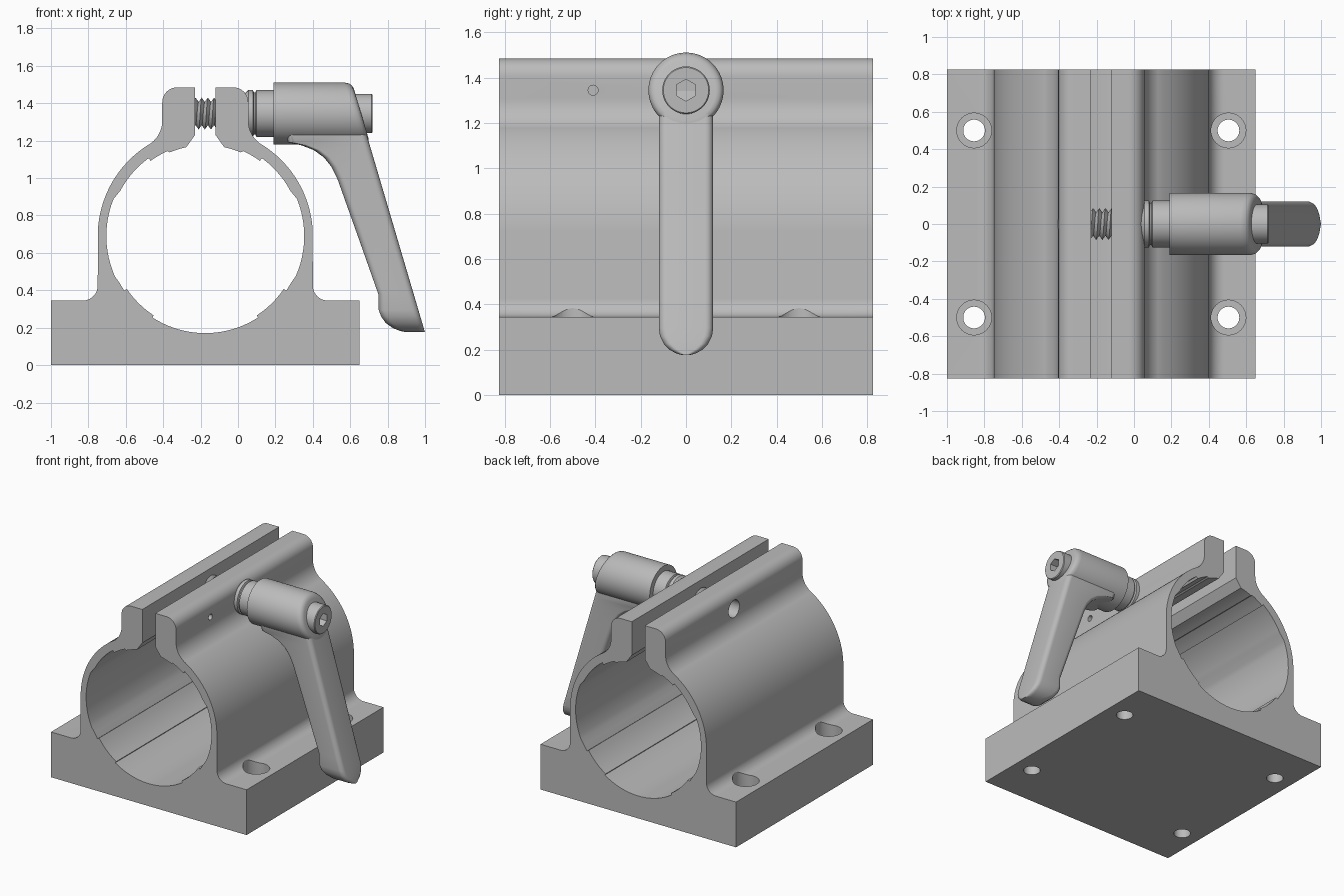
import bpy
import bmesh
from math import sin, cos, pi, radians, sqrt

if "Cube" in bpy.data.objects:
    bpy.data.objects.remove(bpy.data.objects["Cube"])

metal = bpy.data.materials.new("grey metal")
metal.use_nodes = True
GREY = (0.5, 0.5, 0.5, 1)
metal.diffuse_color = GREY
metal.node_tree.nodes["Principled BSDF"].inputs["Base Color"].default_value = GREY

CX = -0.175       # clamp centre line
BORE_Z = 0.69     # bore axis height
AXIS_Z = 1.345    # clamping screw height
HALF = 0.825      # half length of the block
SLANT = 0.295     # lean of the lever's outer face


def finish(name, bm):
    bmesh.ops.recalc_face_normals(bm, faces=bm.faces)
    mesh = bpy.data.meshes.new(name)
    bm.to_mesh(mesh)
    bm.free()
    mesh.materials.append(metal)
    obj = bpy.data.objects.new(name, mesh)
    bpy.context.collection.objects.link(obj)
    return obj


def select(obj):
    bpy.ops.object.select_all(action="DESELECT")
    obj.select_set(True)
    bpy.context.view_layer.objects.active = obj


def smooth(obj, angle=30):
    select(obj)
    bpy.ops.object.shade_smooth_by_angle(angle=radians(angle))


def cut(obj, cutter):
    mod = obj.modifiers.new("cut", "BOOLEAN")
    mod.operation = "DIFFERENCE"
    mod.solver = "EXACT"
    mod.object = cutter
    select(obj)
    bpy.ops.object.modifier_apply(modifier=mod.name)
    bpy.data.objects.remove(cutter)


def arc(x, z, r, start, end, steps):
    angles = [radians(start + (end - start) * i / steps) for i in range(steps + 1)]
    return [(x + r * cos(a), z + r * sin(a)) for a in angles]


def loft(name, rings):
    """Skin closed rings of equal size and cap both ends."""
    bm = bmesh.new()
    rows = [[bm.verts.new(p) for p in ring] for ring in rings]
    n = len(rows[0])
    for a, b in zip(rows, rows[1:]):
        for i in range(n):
            j = (i + 1) % n
            bm.faces.new((a[i], a[j], b[j], b[i]))
    bm.faces.new(rows[0])
    bm.faces.new(rows[-1])
    return finish(name, bm)


def lathe(name, profile, y=0, z=AXIS_Z, sides=48):
    """Turn (x, radius) points about an axis along x."""
    steps = [2 * pi * i / sides for i in range(sides)]
    return loft(name, [[(x, y + r * sin(a), z + r * cos(a)) for a in steps]
                       for x, r in profile])


def upright(name, x, y, r, z0, z1, sides=40):
    steps = [2 * pi * i / sides for i in range(sides)]
    return loft(name, [[(x + r * cos(a), y + r * sin(a), z) for a in steps]
                       for z in (z0, z1)])


# Clamp block: half outline about the centre line, mirrored and extruded
half = [(0.825, 0), (0.825, 0.345)]
half += arc(0.655, 0.425, 0.08, 270, 180, 10)              # flange fillet
half += arc(0, BORE_Z, 0.575, 3, 58, 18)                   # outer wall
half += arc(0.38, 1.307, 0.15, 238, 180, 10)               # neck fillet
half += arc(0.15, 1.405, 0.08, 0, 90, 10)                  # ear corner
half += [(0.055, 1.485), (0.055, 1.23)]                    # slot
half += arc(0, BORE_Z, 0.486, 78, 67, 4)                   # upper land
half += arc(0, BORE_Z, 0.497, 66, 54, 4)
half += arc(0, BORE_Z, 0.515, 54, 28, 7)
half += arc(0, BORE_Z, 0.529, 22, -24, 12)                 # side relief
half += arc(0, BORE_Z, 0.522, -29, -34, 2)
half += arc(0, BORE_Z, 0.506, -34, -57, 6)                 # lower land
half += arc(0, BORE_Z, 0.519, -57, -90, 9)
outline = half + [(-u, z) for u, z in reversed(half[:-1])]
clamp = loft("clamp_block", [[(CX + u, y, z) for u, z in outline] for y in (-HALF, HALF)])

# Mounting holes with counterbores
for side in (-1, 1):
    for y in (-0.5, 0.5):
        x = CX + side * 0.68
        cut(clamp, upright("hole_cutter", x, y, 0.058, -0.1, 0.3))
        cut(clamp, upright("counterbore_cutter", x, y, 0.093, 0.245, 0.6))

# Tapped hole in the far ear and small pin hole in the lever side ear
cut(clamp, lathe("tapped_cutter", [(-0.5, 0.065), (-0.29, 0.065)]))
cut(clamp, lathe("pin_cutter", [(-0.03, 0.022), (0.2, 0.022)], y=-0.41, sides=20))
smooth(clamp)

# Threaded screw crossing the slot: helical ridge
bm = bmesh.new()
TURN, PITCH = 32, 0.033
crests, roots = [], []
for i in range(TURN * 5 + 1):
    a = 2 * pi * i / TURN
    x = -0.26 + PITCH * i / TURN
    for row, r, dx in ((crests, 0.085, 0), (roots, 0.062, PITCH / 2)):
        row.append(bm.verts.new((x + dx, r * sin(a), AXIS_Z + r * cos(a))))
for i in range(len(crests) - 1):
    bm.faces.new((crests[i], crests[i + 1], roots[i + 1], roots[i]))
    if i + TURN + 1 < len(crests):
        bm.faces.new((roots[i], roots[i + 1], crests[i + TURN + 1], crests[i + TURN]))
smooth(finish("screw_thread", bm))

# Grooved collar between the ear and the lever
smooth(lathe("lever_collar", [(0.015, 0.085), (0.055, 0.125), (0.08, 0.125), (0.085, 0.113),
                              (0.093, 0.113), (0.098, 0.125), (0.2, 0.125)]))

# Lever hub with a slanted, rounded outer end
hub = lathe("lever_hub", [(0.19, 0.166), (0.57, 0.166), (0.592, 0.161),
                          (0.605, 0.15), (0.61, 0.132)], sides=64)
for v in hub.data.vertices:
    if v.co.x > 0.5:
        v.co.x += SLANT * (1.51 - v.co.z)
smooth(hub, 40)

# Lever arm: rounded sections stacked by height, with a round tip
TIP = 0.12
sections = [(0.176, 0.90), (0.183, 0.865), (0.2, 0.825), (0.225, 0.79), (0.26, 0.765),
            (0.295, 0.752), (0.38, 0.75), (0.7, 0.637), (1.0, 0.53), (1.06, 0.5),
            (1.11, 0.46), (1.15, 0.405), (1.175, 0.34), (1.19, 0.27), (1.25, 0.25)]
rings = []
for z, inner in sections:
    outer = 0.606 + SLANT * (1.51 - z)
    w = TIP if z > 0.295 else sqrt(TIP ** 2 - (0.295 - z) ** 2)
    r = min(0.035, w * 0.8)
    ring = []
    for x, y, start in ((outer - r, w - r, 0), (inner + r, w - r, 90),
                        (inner + r, r - w, 180), (outer - r, r - w, 270)):
        ring += [(px, py, z) for px, py in arc(x, y, r, start, start + 90, 6)]
    rings.append(ring)
smooth(loft("lever_arm", rings), 40)

# Socket head screw in the hub end
cap = lathe("socket_cap", [(0.55, 0.105), (0.715, 0.105), (0.72, 0.1)])
cut(cap, lathe("hex_cutter", [(0.66, 0.048), (0.8, 0.048)], sides=6))
smooth(cap)
